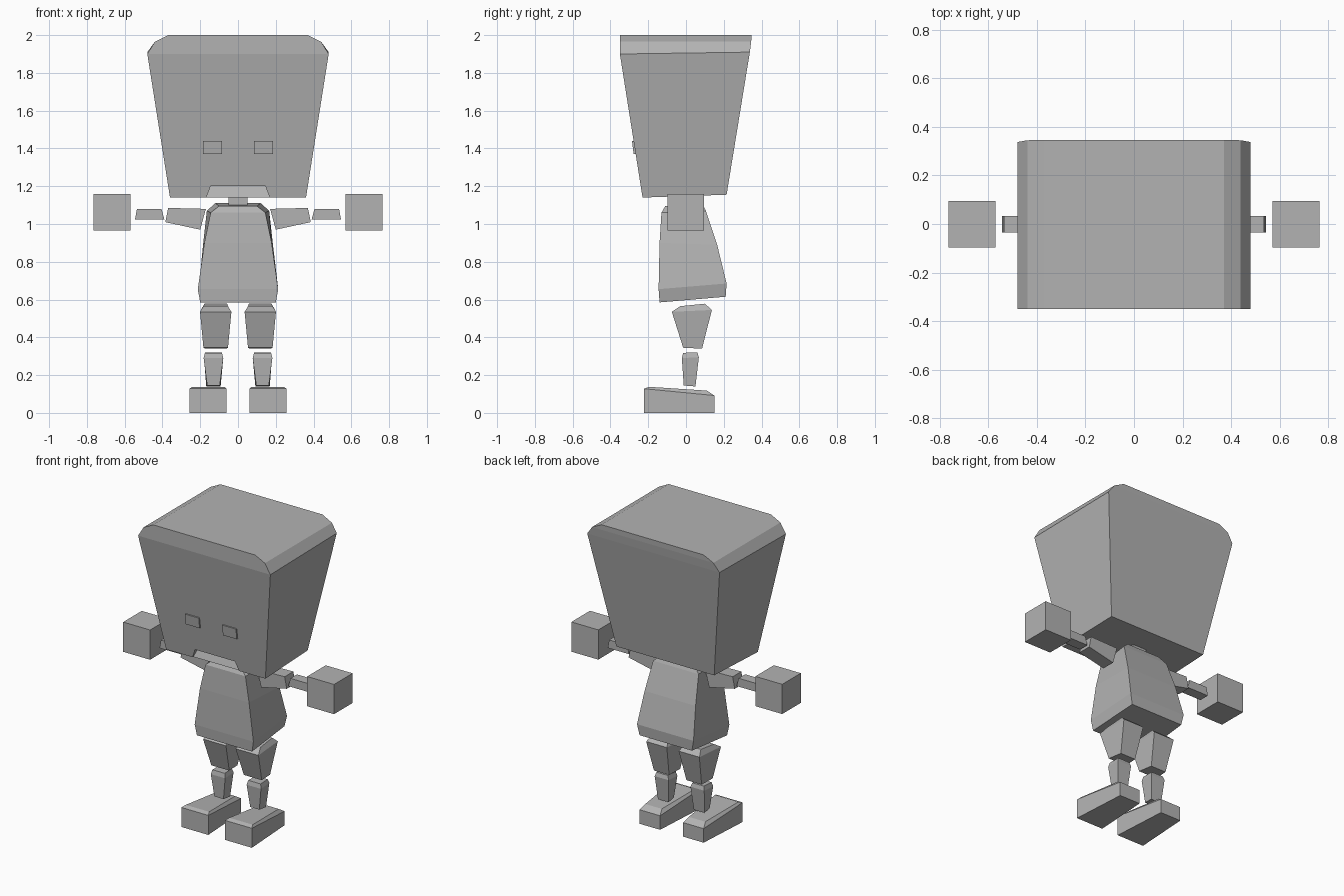
import bpy, bmesh

grey = bpy.data.materials.new("plain_grey")
grey.diffuse_color = (0.45, 0.45, 0.45, 1)


def finish(name, bm):
    bmesh.ops.recalc_face_normals(bm, faces=bm.faces)
    me = bpy.data.meshes.new(name)
    bm.to_mesh(me)
    bm.free()
    me.materials.append(grey)
    ob = bpy.data.objects.new(name, me)
    bpy.context.collection.objects.link(ob)
    return ob


def loft(name, rings, cx=0.0, side=1):
    """Rings: (front half width, back half width, y front, y back, z front, z back)."""
    bm = bmesh.new()
    loops = []
    for wf, wb, y0, y1, zf, zb in rings:
        corners = ((-wf, y0, zf), (wf, y0, zf), (wb, y1, zb), (-wb, y1, zb))
        loops.append([bm.verts.new((side * (cx + x), y, z)) for x, y, z in corners])
    for a, b in zip(loops, loops[1:]):
        for i in range(4):
            j = (i + 1) % 4
            bm.faces.new((a[i], a[j], b[j], b[i]))
    bm.faces.new(loops[0])
    bm.faces.new(loops[-1])
    return finish(name, bm)


def prism(name, outline, y0, y1, side=1):
    """Outline in x-z, extruded along y."""
    bm = bmesh.new()
    a = [bm.verts.new((side * x, y0, z)) for x, z in outline]
    b = [bm.verts.new((side * x, y1, z)) for x, z in outline]
    bm.faces.new(a)
    bm.faces.new(b)
    for i in range(len(a)):
        j = (i + 1) % len(a)
        bm.faces.new((a[i], a[j], b[j], b[i]))
    return finish(name, bm)


# Head: wide tapered block with chamfered upper sides
head = loft("head", [
    (0.36, 0.355, -0.23, 0.215, 1.14, 1.155),
    (0.48, 0.48, -0.35, 0.338, 1.90, 1.91),
    (0.44, 0.44, -0.35, 0.345, 1.965, 1.965),
    (0.37, 0.37, -0.35, 0.347, 2.00, 2.00)])

# Mouth: sloped notch in the lower front edge
cutter = loft("mouth_cutter", [
    (0.172, 0.172, -0.30, -0.228, 1.13, 1.13),
    (0.145, 0.145, -0.30, -0.20, 1.20, 1.20)])
cutter.hide_render = True
cutter.hide_set(True)
cut = head.modifiers.new("mouth", 'BOOLEAN')
cut.operation = 'DIFFERENCE'
cut.solver = 'EXACT'
cut.object = cutter

# Neck and torso
loft("neck", [(0.05, 0.05, -0.04, 0.05, 1.09, 1.09),
              (0.05, 0.05, -0.04, 0.05, 1.16, 1.16)])
loft("torso", [
    (0.20, 0.19, -0.14, 0.21, 0.585, 0.615),
    (0.213, 0.205, -0.145, 0.215, 0.655, 0.685),
    (0.178, 0.185, -0.14, 0.165, 0.90, 0.89),
    (0.145, 0.165, -0.13, 0.105, 1.06, 1.07),
    (0.10, 0.12, -0.11, 0.085, 1.095, 1.11)])

for side, tag in ((1, "left"), (-1, "right")):
    # Eye: small plate standing proud of the face
    loft(tag + "_eye", [(0.05, 0.05, -0.277, -0.26, 1.37, 1.37),
                        (0.05, 0.05, -0.286, -0.27, 1.44, 1.44)], 0.135, side)
    # Arm
    prism(tag + "_upper_arm", [(0.20, 0.97), (0.385, 1.01), (0.37, 1.085), (0.17, 1.08)],
          -0.045, 0.045, side)
    prism(tag + "_forearm", [(0.39, 1.025), (0.545, 1.025), (0.535, 1.08), (0.405, 1.08)],
          -0.035, 0.033, side)
    prism(tag + "_hand", [(0.57, 0.965), (0.765, 0.965), (0.765, 1.16), (0.57, 1.16)],
          -0.097, 0.095, side)
    # Leg
    loft(tag + "_thigh", [
        (0.065, 0.055, -0.015, 0.085, 0.345, 0.34),
        (0.083, 0.075, -0.075, 0.137, 0.535, 0.545),
        (0.065, 0.06, -0.03, 0.10, 0.565, 0.578)], 0.118, side)
    loft(tag + "_shin", [
        (0.033, 0.038, -0.012, 0.05, 0.145, 0.14),
        (0.052, 0.05, -0.022, 0.068, 0.29, 0.295),
        (0.045, 0.042, -0.015, 0.06, 0.318, 0.32)], 0.13, side)
    # Foot: long wedge, lower and narrower at the heel
    loft(tag + "_foot", [
        (0.098, 0.075, -0.222, 0.15, 0.0, 0.0),
        (0.098, 0.075, -0.222, 0.15, 0.128, 0.092),
        (0.085, 0.06, -0.195, 0.11, 0.138, 0.118)], 0.158, side)
